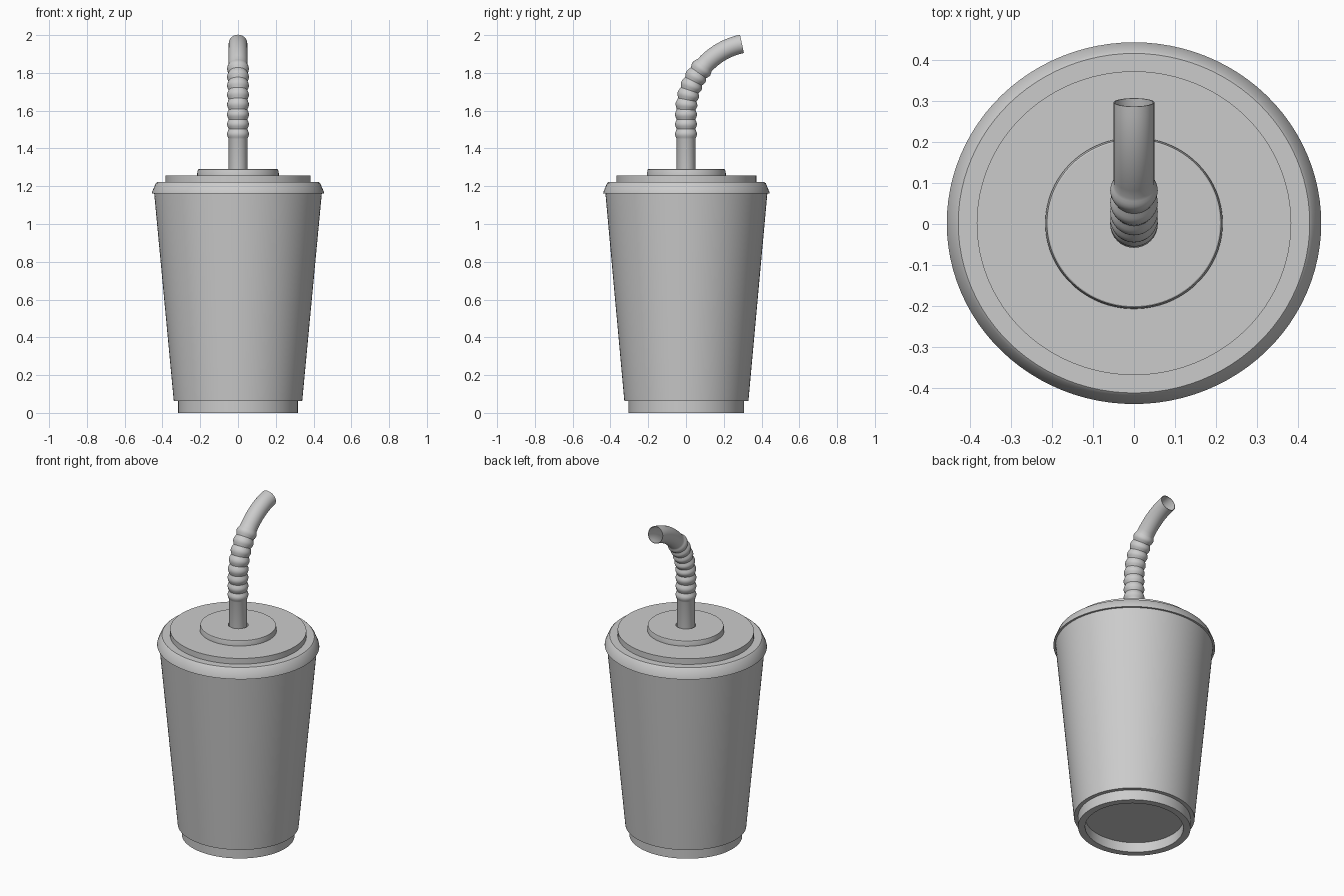
import bpy, bmesh
from math import sin, cos, pi, radians
from mathutils import Vector

if "Cube" in bpy.data.objects:
    bpy.data.objects.remove(bpy.data.objects["Cube"])


def loft(name, rings, close_start=False, close_end=False):
    """Skin a series of vertex rings into one smooth object."""
    bm = bmesh.new()
    loops = [[bm.verts.new(p) for p in ring] for ring in rings]
    n = len(loops[0])
    for a, b in zip(loops, loops[1:]):
        for i in range(n):
            j = (i + 1) % n
            bm.faces.new((a[i], a[j], b[j], b[i]))
    if close_start:
        bm.faces.new(loops[0])
    if close_end:
        bm.faces.new(loops[-1])
    bmesh.ops.recalc_face_normals(bm, faces=bm.faces)
    mesh = bpy.data.meshes.new(name)
    bm.to_mesh(mesh)
    bm.free()
    obj = bpy.data.objects.new(name, mesh)
    bpy.context.collection.objects.link(obj)
    bpy.ops.object.select_all(action='DESELECT')
    obj.select_set(True)
    bpy.context.view_layer.objects.active = obj
    bpy.ops.object.shade_smooth_by_angle(angle=radians(30))
    return obj


def lathe(name, profile, squash=0.966, n=96, **caps):
    """Turn an (r, z) profile, slightly flattened front to back."""
    rings = [[(r * cos(2 * pi * i / n), r * squash * sin(2 * pi * i / n) + 0.002, z)
              for i in range(n)] for r, z in profile]
    return loft(name, rings, **caps)


# Cup: recessed underside, foot ring, step and tapered wall
lathe("cup", [(0.277, 0.06), (0.277, 0), (0.317, 0), (0.317, 0.063),
              (0.34, 0.063), (0.444, 1.165)], close_start=True, close_end=True)

# Lid: sloped lip, two raised steps and a straw hole
lathe("lid", [(0.435, 1.162), (0.456, 1.162), (0.454, 1.172), (0.435, 1.216),
              (0.428, 1.222), (0.383, 1.222), (0.383, 1.257), (0.216, 1.257),
              (0.216, 1.268), (0.212, 1.288), (0.209, 1.29), (0.056, 1.29),
              (0.056, 1.2)], close_end=True)

# Straw: straight stem, then an arc bending backwards
STEM_TOP, BEND_R, BEND = 1.588, 0.374, radians(78)
START, END = 1.165, STEM_TOP + BEND_R * BEND
RIDGE_START, RIDGES, PITCH = 1.45, 8, 0.052


def straw_ring(s, r, n=32):
    a = max(0, s - STEM_TOP) / BEND_R
    centre = Vector((0, BEND_R * (1 - cos(a)), min(s, STEM_TOP) + BEND_R * sin(a)))
    across = Vector((0, cos(a), -sin(a)))
    return [centre + Vector((1, 0, 0)) * (r * cos(2 * pi * i / n))
            + across * (r * sin(2 * pi * i / n)) for i in range(n)]


def straw_radius(s):
    t = (s - RIDGE_START) / PITCH
    if 0 < t < RIDGES:
        return 0.0495 + 0.0085 * sin(pi * (t % 1)) ** 1.2
    return 0.0495


ridge_end = RIDGE_START + RIDGES * PITCH
steps = [START]
steps += [RIDGE_START + PITCH * k / 8 for k in range(RIDGES * 8 + 1)]
steps += [ridge_end + (END - ridge_end) * k / 10 for k in range(1, 11)]
outer = [straw_ring(s, straw_radius(s)) for s in steps]
inner = [straw_ring(s, straw_radius(s) - 0.003) for s in reversed(steps)]
loft("straw", outer + inner)
